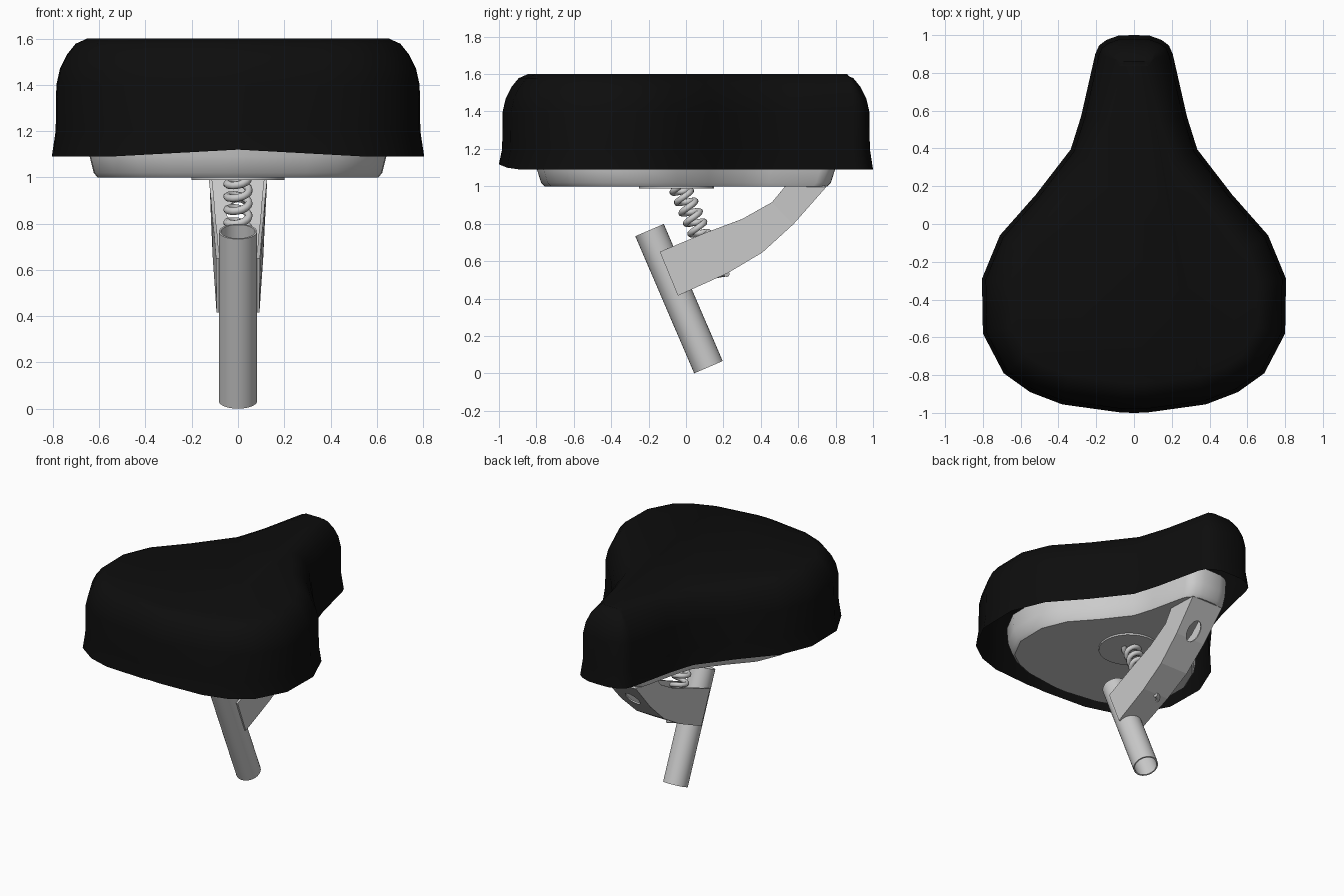
import bpy, bmesh, math
from mathutils import Vector

if "Cube" in bpy.data.objects:
    bpy.data.objects.remove(bpy.data.objects["Cube"])


def make_object(name, verts, faces, smooth_angle=None, material=None):
    mesh = bpy.data.meshes.new(name)
    mesh.from_pydata([tuple(v) for v in verts], [], faces)
    bm = bmesh.new()
    bm.from_mesh(mesh)
    bmesh.ops.recalc_face_normals(bm, faces=bm.faces)
    bm.to_mesh(mesh)
    bm.free()
    obj = bpy.data.objects.new(name, mesh)
    bpy.context.collection.objects.link(obj)
    if material:
        mesh.materials.append(material)
    if smooth_angle:
        bpy.ops.object.select_all(action='DESELECT')
        obj.select_set(True)
        bpy.context.view_layer.objects.active = obj
        bpy.ops.object.shade_smooth_by_angle(angle=math.radians(smooth_angle))
    return obj


def loft(rings, caps=(), closed=True):
    """Join equal-length rings with quads; caps holds ring indices to fill."""
    n = len(rings[0])
    verts = [v for ring in rings for v in ring]
    faces = [(i * n + j, i * n + (j + 1) % n, (i + 1) * n + (j + 1) % n, (i + 1) * n + j)
             for i in range(len(rings) - 1) for j in range(n if closed else n - 1)]
    faces += [tuple(range(c * n, c * n + n)) for c in caps]
    return verts, faces


def circle(center, axis, radius, count):
    u = Vector((1, 0, 0))
    w = Vector(axis).normalized().cross(u)
    return [Vector(center) + radius * (math.cos(t) * u + math.sin(t) * w)
            for t in (2 * math.pi * i / count for i in range(count))]


# Seat outline: right half from nose to tail, then mirrored
half = [(0, 1.0), (.08, .998), (.145, .975), (.185, .945), (.205, .9), (.28, .57),
        (.335, .395), (.52, .155), (.71, -.06), (.805, -.29), (.80, -.58), (.69, -.79),
        (.55, -.89), (.38, -.955), (.07, -.998), (0, -1.0)]
outline = [Vector(p) for p in half] + [Vector((-x, y)) for x, y in half[-2:0:-1]]


def inset(d):
    ring = []
    for i, p in enumerate(outline):
        t = (outline[(i + 1) % len(outline)] - outline[i - 1]).normalized()
        ring.append(p + d * Vector((t.y, -t.x)))
    return ring


black = bpy.data.materials.new("black_vinyl")
black.diffuse_color = (.004, .004, .004, 1)
black.use_nodes = True
black.node_tree.nodes["Principled BSDF"].inputs["Base Color"].default_value = black.diffuse_color

# Padded cover: open underneath, flared skirt, rounded top edge
rings = []
for d, z in ((0, 1.09), (.017, 1.2), (.02, 1.4), (.036, 1.47), (.066, 1.53),
             (.105, 1.578), (.155, 1.6)):
    ring = []
    for p in inset(d):
        lift = .03 * max(0, 1 - abs(p.x) / .55) if z < 1.1 and p.y < -.85 else 0
        ring.append(Vector((p.x, p.y, z + lift)))
    rings.append(ring)
make_object("seat_cover", *loft(rings, caps=(6,)), smooth_angle=50, material=black)

# Metal pan below the cover
rings = [[Vector((p.x * s, p.y * s, z)) for p in outline]
         for s, z in ((.755, 1.0), (.775, 1.02), (.797, 1.09), (.805, 1.2))]
make_object("seat_pan", *loft(rings, caps=(0, 3)), smooth_angle=40)

# Spring washer
rings = [circle((0, -.05, z), (0, 0, 1), .2, 24) for z in (.988, 1.0)]
make_object("spring_washer", *loft(rings, caps=(0, 1)), smooth_angle=40)

# Hollow, tilted post
bottom, top = Vector((0, .12, .033)), Vector((0, -.195, .766))
axis = (top - bottom).normalized()
path = ((bottom, .083), (top, .083), (top, .074), (bottom, .074), (bottom, .083))
rings = [circle(c, axis, r, 32) for c, r in path]
post = make_object("seat_post", *loft(rings), smooth_angle=40)

# Channel-shaped arm, open on top: upper edge, lower edge, half width
sections = [((-.14, .65), (-.045, .42), .088), ((.1, .75), (.22, .54), .096),
            ((.3, .825), (.405, .65), .104), ((.46, .915), (.57, .80), .111),
            ((.53, 1.0), (.745, 1.0), .12)]
rings = [[Vector((-w, *a)), Vector((-w, *b)), Vector((w, *b)), Vector((w, *a))]
         for a, b, w in sections]
arm = make_object("support_arm", *loft(rings, closed=False))
arm_shell = arm.modifiers.new("thickness", 'SOLIDIFY')
arm_shell.thickness = .014
arm_shell.offset = 0

# Oval hole through the sloping underside of the arm
slope = Vector((0, .175, .2)).normalized()
normal = Vector((0, slope.z, -slope.y))
center = Vector((0, .605, .84))
rings = []
for k in (-.06, .06):
    rings.append([center + k * normal + Vector((.048 * math.cos(t), 0, 0)) + .075 * math.sin(t) * slope
                  for t in (2 * math.pi * i / 20 for i in range(20))])
cutter = make_object("hole_cutter", *loft(rings, caps=(0, 1)))
cutter.hide_render = True
cutter.hide_set(True)
cut = arm.modifiers.new("hole", 'BOOLEAN')
cut.object = cutter
cut.operation = 'DIFFERENCE'

# Coil spring running from the pan through the arm
start, down = Vector((0, -.035, 1.0)), -axis
across = down.cross(Vector((1, 0, 0)))
turns, steps, length = 8.75, 16, .53
count = int(turns * steps)
curve = bpy.data.curves.new("coil_spring", 'CURVE')
curve.dimensions = '3D'
curve.bevel_depth = .017
curve.bevel_resolution = 2
curve.use_fill_caps = True
spline = curve.splines.new('POLY')
spline.points.add(count)
for i, point in enumerate(spline.points):
    t = 2 * math.pi * i / steps
    p = start + down * (length * i / count) + .047 * (math.cos(t) * Vector((1, 0, 0)) + math.sin(t) * across)
    point.co = (*p, 1)
spring = bpy.data.objects.new("coil_spring", curve)
bpy.context.collection.objects.link(spring)
